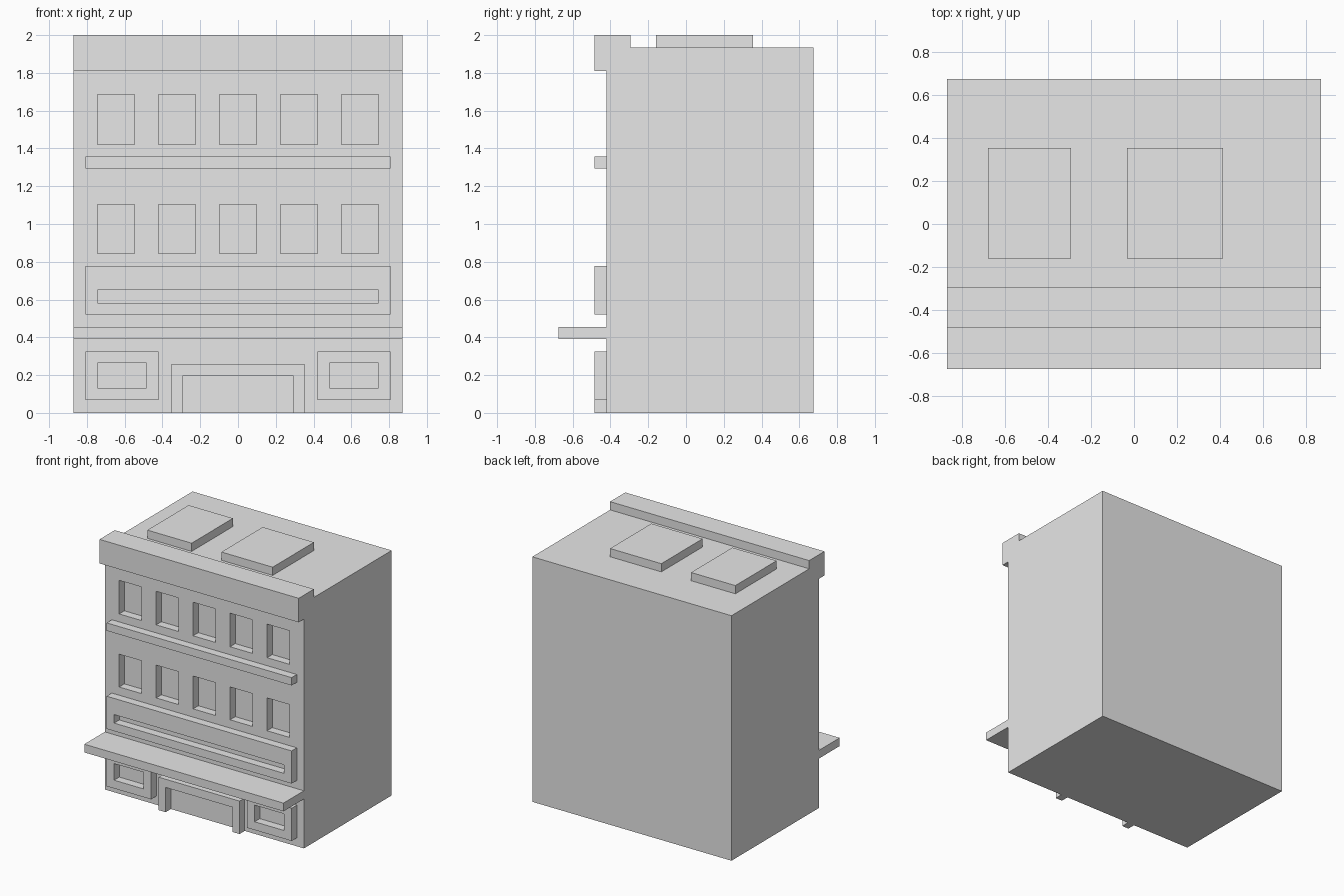
import bpy
import bmesh

cube = bpy.data.objects.get("Cube")
if cube:
    bpy.data.objects.remove(cube, do_unlink=True)

grey = bpy.data.materials.new("plain grey")
grey.use_nodes = True
grey.diffuse_color = (0.8, 0.8, 0.8, 1)
grey.node_tree.nodes["Principled BSDF"].inputs["Base Color"].default_value = (0.8, 0.8, 0.8, 1)

WIDTH = 0.87      # half width of the building
WALL = -0.42      # front wall plane
TRIM = -0.485     # front plane of the raised trim
BACK = 0.675
ROOF = 1.935
TOP = 2.0


def add_boxes(name, boxes):
    """One object made of boxes, each given as x, y and z ranges."""
    bm = bmesh.new()
    for ranges in boxes:
        verts = bmesh.ops.create_cube(bm, size=1)["verts"]
        for v in verts:
            v.co = [(a + b) / 2 + c * (b - a) for c, (a, b) in zip(v.co, ranges)]
    mesh = bpy.data.meshes.new(name)
    bm.to_mesh(mesh)
    bm.free()
    mesh.materials.append(grey)
    obj = bpy.data.objects.new(name, mesh)
    bpy.context.collection.objects.link(obj)
    return obj


def cut(obj, boxes):
    """Cut boxes out of an object and bake the result."""
    cutter = add_boxes("cutter", boxes)
    cutter.hide_render = True
    mod = obj.modifiers.new("openings", "BOOLEAN")
    mod.operation = "DIFFERENCE"
    mod.solver = "EXACT"
    mod.object = cutter
    graph = bpy.context.evaluated_depsgraph_get()
    baked = bpy.data.meshes.new_from_object(obj.evaluated_get(graph))
    obj.modifiers.clear()
    obj.data = baked
    bpy.data.objects.remove(cutter, do_unlink=True)


def add_frame(name, x, z, hole_x, hole_z):
    """Raised panel with an opening back to the wall."""
    frame = add_boxes(name, [(x, (TRIM, WALL), z)])
    cut(frame, [(hole_x, (TRIM - 0.1, WALL + 0.1), hole_z)])


# Main block with two rows of recessed windows
body = add_boxes("building_body", [((-WIDTH, WIDTH), (WALL, BACK), (0, ROOF))])
windows = []
for z in ((0.843, 1.102), (1.42, 1.685)):
    for i in range(-2, 3):
        x = i * 0.323
        windows.append(((x - 0.098, x + 0.098), (WALL - 0.1, WALL + 0.065), z))
cut(body, windows)

# Horizontal trim
add_boxes("cornice", [((-WIDTH, WIDTH), (TRIM, WALL), (1.81, TOP)),
                      ((-WIDTH, WIDTH), (WALL, -0.295), (ROOF, TOP))])
add_boxes("middle_ledge", [((-0.808, 0.808), (TRIM, WALL), (1.295, 1.357))])
add_boxes("canopy", [((-WIDTH, WIDTH), (-BACK, WALL), (0.39, 0.455))])
add_frame("sign_panel", (-0.808, 0.808), (0.52, 0.778), (-0.743, 0.743), (0.583, 0.65))

# Shop windows on both sides of the entrance
for side, s in (("left", 1), ("right", -1)):
    outer = sorted((s * 0.42, s * 0.808))
    inner = sorted((s * 0.485, s * 0.743))
    add_frame(side + "_shop_window", outer, (0.067, 0.325), inner, (0.132, 0.263))

# Entrance surround, open at the ground
add_frame("entrance_surround", (-0.353, 0.353), (0, 0.26), (-0.293, 0.293), (-0.1, 0.195))

# Roof boxes
for name, x in (("right_roof_box", (-0.68, -0.293)), ("left_roof_box", (-0.033, 0.415))):
    add_boxes(name, [(x, (-0.16, 0.355), (ROOF, TOP))])
